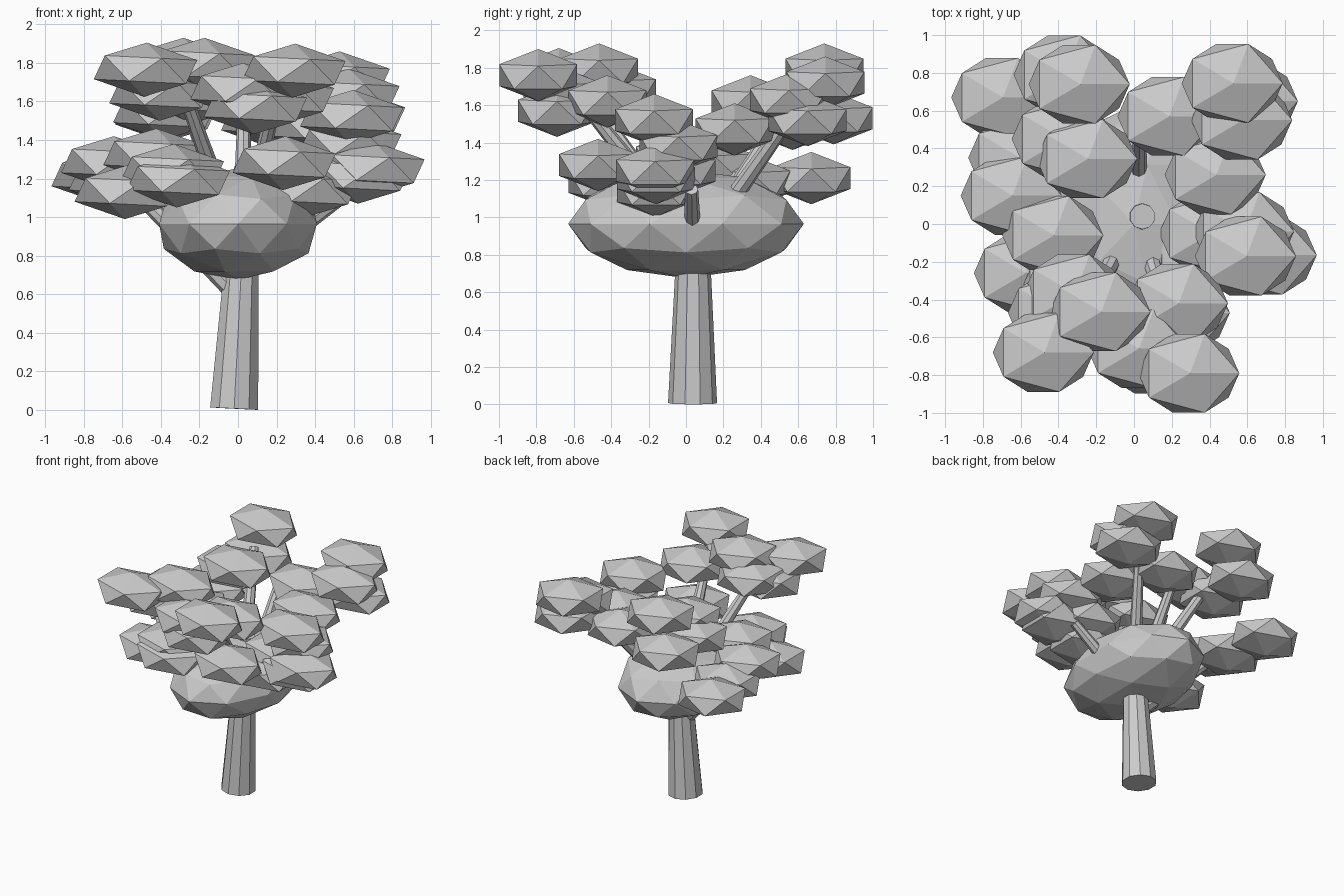
import bpy
from mathutils import Vector


def ico(name, loc, scale, subdiv, tilt=0.0):
    bpy.ops.mesh.primitive_ico_sphere_add(subdivisions=subdiv, radius=1, location=loc,
                                          rotation=(0, tilt, 0))
    ob = bpy.context.object
    ob.name = name
    ob.scale = scale
    return ob


def limb(name, a, b, r1, r2, sides):
    a, b = Vector(a), Vector(b)
    d = b - a
    bpy.ops.mesh.primitive_cone_add(vertices=sides, radius1=r1, radius2=r2,
                                    depth=d.length, location=(a + b) / 2)
    ob = bpy.context.object
    ob.name = name
    ob.rotation_mode = 'QUATERNION'
    ob.rotation_quaternion = Vector((0, 0, 1)).rotation_difference(d)
    return ob


# Trunk, leaning slightly, its tip pokes out of the core foliage
limb("trunk", (-0.02, 0.035, 0.007), (0.045, 0.04, 1.26), 0.131, 0.068, 10)

# Branches from the trunk to each leaf cluster
branches = [
    ((-0.03, 0.03, 0.63), (-0.60, 0.12, 1.20)),
    ((0.04, 0.04, 0.74), (0.60, 0.03, 1.15)),
    ((0.04, 0.04, 0.80), (0.45, 0.60, 1.60)),
    ((0.0, 0.03, 0.85), (-0.27, -0.50, 1.62)),
    ((0.02, 0.04, 0.80), (0.03, 0.48, 1.50)),
    ((0.0, 0.05, 0.85), (-0.29, 0.62, 1.66)),
    ((0.03, 0.02, 0.90), (0.18, -0.50, 1.55)),
]
for i, (a, b) in enumerate(branches):
    limb(f"branch_{i + 1}", a, b, 0.055, 0.035, 8)

# Large core foliage
ico("core_foliage", (0, 0, 0.965), (0.43, 0.63, 0.29), 2)

# Flattened leaf clumps, all the same size, grouped in clusters
clusters = {
    "front": [(0.29, -0.79, 1.76), (-0.18, -0.465, 1.79), (-0.48, -0.68, 1.765),
              (0.23, -0.42, 1.62), (0.02, -0.66, 1.66), (0.09, -0.69, 1.57),
              (-0.40, -0.47, 1.64), (-0.32, -0.37, 1.68), (0.24, -0.47, 1.28)],
    "back_left": [(-0.29, 0.74, 1.79), (-0.37, 0.79, 1.53), (-0.25, 0.345, 1.62),
                  (-0.38, 0.45, 1.54)],
    "back_right": [(0.52, 0.745, 1.72), (0.60, 0.65, 1.52), (0.57, 0.55, 1.63),
                   (0.18, 0.57, 1.50), (0.43, 0.26, 1.47)],
    "left": [(-0.70, 0.67, 1.21), (-0.65, 0.15, 1.28), (-0.43, -0.06, 1.32),
             (-0.61, 0.35, 1.19), (-0.58, -0.26, 1.13), (-0.31, -0.42, 1.19),
             (-0.34, -0.37, 1.24)],
    "right": [(0.59, -0.17, 1.52), (0.58, -0.04, 1.38), (0.70, -0.165, 1.25),
              (0.63, -0.16, 1.21), (0.36, -0.16, 1.14), (0.40, -0.05, 1.25)],
}
for side, spots in clusters.items():
    for i, loc in enumerate(spots):
        ico(f"{side}_leaf_clump_{i + 1}", loc, (0.296, 0.245, 0.14), 1, 0.05)
